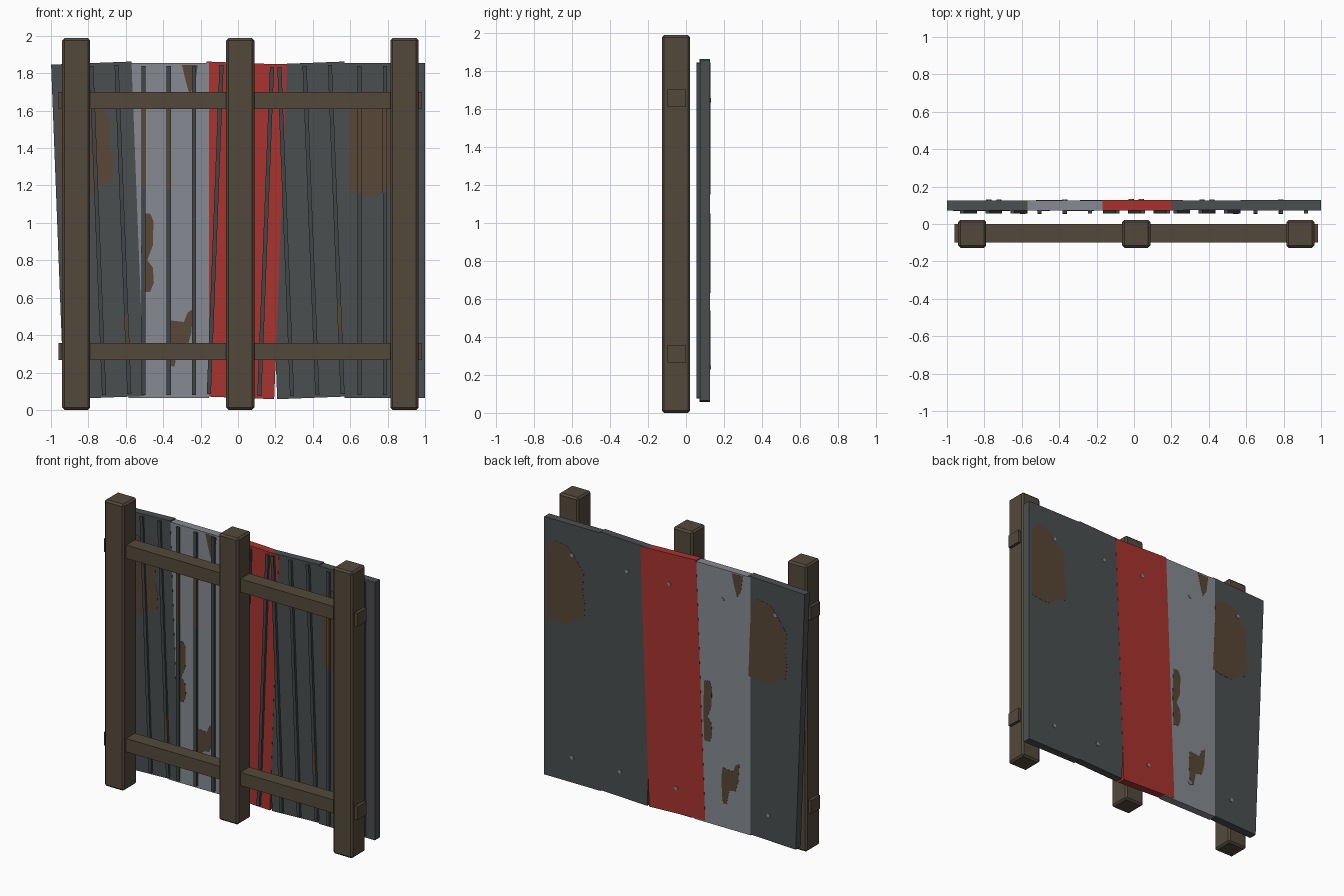
import bpy, bmesh, math

if "Cube" in bpy.data.objects:
    bpy.data.objects.remove(bpy.data.objects["Cube"])

def material(name, rgb):
    m = bpy.data.materials.new(name)
    lin = [((c / 255 + 0.055) / 1.055) ** 2.4 for c in rgb]
    m.diffuse_color = (*lin, 1)
    m.use_nodes = True
    m.node_tree.nodes["Principled BSDF"].inputs["Base Color"].default_value = m.diffuse_color
    return m

WOOD = material("weathered_wood", (84, 73, 59))
DARK = material("dark_metal", (74, 79, 80))
GREY = material("pale_metal", (134, 138, 145))
RED = material("red_paint", (168, 51, 46))
RUST = material("rust", (88, 71, 54))
RIB = material("rib_metal", (66, 70, 72))

def prism(name, pts, y0, y1, mat, loc=(0, 0, 0), tilt=0, bevel=0):
    """Extrude an outline in the XZ plane from y0 to y1."""
    bm = bmesh.new()
    face = bm.faces.new([bm.verts.new((x, y0, z)) for x, z in pts])
    ext = bmesh.ops.extrude_face_region(bm, geom=[face])
    for v in ext["geom"]:
        if isinstance(v, bmesh.types.BMVert):
            v.co.y = y1
    bmesh.ops.recalc_face_normals(bm, faces=bm.faces)
    if bevel:
        bmesh.ops.bevel(bm, geom=bm.edges[:], offset=bevel, segments=1,
                        affect='EDGES', profile=0.5)
    me = bpy.data.meshes.new(name)
    bm.to_mesh(me)
    bm.free()
    me.materials.append(mat)
    ob = bpy.data.objects.new(name, me)
    ob.location = loc
    ob.rotation_euler = (0, tilt, 0)
    bpy.context.collection.objects.link(ob)
    return ob

def rect(x0, x1, z0, z1):
    return [(x0, z0), (x1, z0), (x1, z1), (x0, z1)]

# Wooden posts and rails
for x in (-0.865, 0.012, 0.89):
    prism("post", rect(x - 0.075, x + 0.075, 0, 1.988), -0.127, 0.022, WOOD, bevel=0.012)
for z in (0.312, 1.655):
    prism("rail", rect(-0.96, 0.985, z - 0.046, z + 0.046), -0.098, 0, WOOD)

# Rust outlines in sheet coordinates (front side; mirrored for the back)
BIG = [(-.19, .20), (-.11, .19), (-.03, .19), (.03, .24), (.09, .26), (.10, .36),
       (.08, .45), (.09, .58), (.03, .66), (-.04, .74), (-.14, .75), (-.19, .70)]
STREAK = [(-.14, .09), (-.10, .09), (-.082, .05), (-.085, -.08), (-.115, -.16),
          (-.085, -.20), (-.08, -.28), (-.10, -.33), (-.14, -.33), (-.148, -.1)]
LOW = [(0, -.72), (.03, -.73), (.05, -.63), (.10, -.62), (.12, -.55), (.13, -.42),
       (.10, -.44), (.08, -.49), (0, -.48), (-.01, -.56)]
TOP = [(.11, .73), (.14, .77), (.155, .885), (.07, .885), (.09, .80)]

# Sheets: centre x, tilt, colour, front y, back y, rust patches
T = 0.0385
sheets = [
    (-0.75, -T, DARK, 0.0710, 0.1255, [BIG]),
    (-0.37, 0, GREY, 0.0720, 0.1265, [STREAK, LOW, TOP]),
    (0.013, T, RED, 0.0730, 0.1275, []),
    (0.39, -T, DARK, 0.0740, 0.1265, []),
    (0.785, 0, DARK, 0.0730, 0.1270, [BIG]),
]
ZC, HW, HH = 0.96, 0.215, 0.895
for i, (cx, tilt, mat, yf, yb, patches) in enumerate(sheets):
    loc = (cx, 0, ZC)
    prism("metal_sheet", rect(-HW, HW, -HH, HH), yf, yb, mat, loc, tilt)
    # Three raised ribs on the front
    for u in (-0.135, 0, 0.135):
        prism("rib", rect(u - 0.011, u + 0.011, -0.88, 0.88), 0.056, yf + 0.004, RIB, loc, tilt)
    # Rust patches as thin plates on both faces
    for p in patches:
        prism("rust_front", p, yf - 0.0012, yf + 0.001, RUST, loc, tilt)
        prism("rust_back", [(-u, w) for u, w in p], yb - 0.001, yb + 0.0012, RUST, loc, tilt)
    # Rust along ribs
    runs = {0: [(0.135, -.62, -.46)], 1: [(-0.135, .22, .66), (0, .22, .66)],
            3: [(0.135, -.56, -.40)], 4: [(-0.135, .20, .66), (0, .20, .70)]}
    for u, w0, w1 in runs.get(i, []):
        prism("rib_rust", rect(u - 0.0112, u + 0.0112, w0, w1), 0.0548, 0.0705, RUST, loc, tilt)
    # Bolt heads on the back
    for w in (-0.72, 0.685):
        ring = [(0.014 * math.cos(a * math.pi / 3), w + 0.014 * math.sin(a * math.pi / 3))
                for a in range(6)]
        prism("bolt_head", ring, yb - 0.002, yb + 0.005, GREY, loc, tilt)
